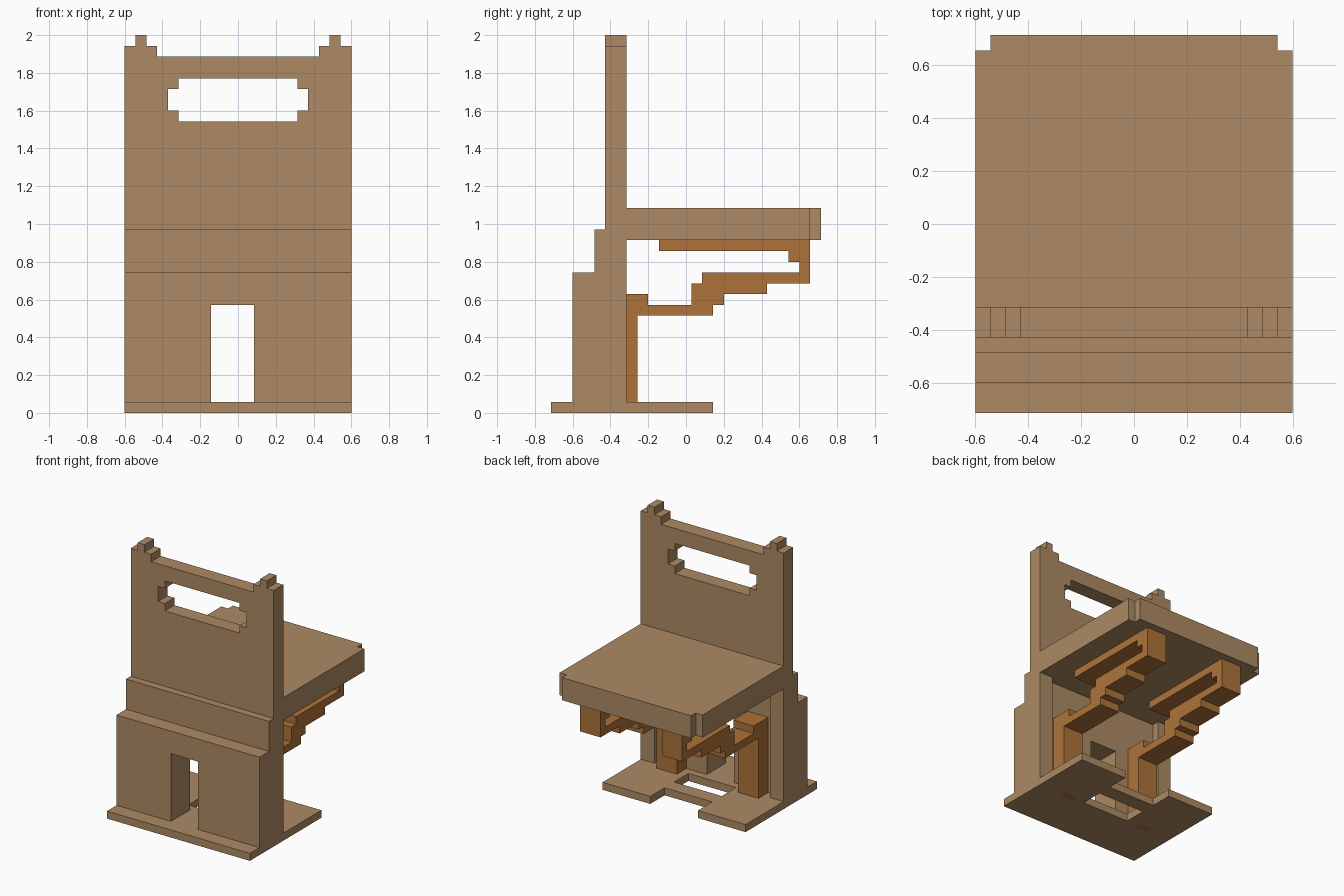
import bpy, bmesh
from mathutils import Vector

if "Cube" in bpy.data.objects:
    bpy.data.objects.remove(bpy.data.objects["Cube"])

U = 2 / 35  # one grid step of the blocky model


def material(name, rgb):
    m = bpy.data.materials.new(name)
    m.diffuse_color = (*rgb, 1)
    m.use_nodes = True
    m.node_tree.nodes["Principled BSDF"].inputs["Base Color"].default_value = m.diffuse_color
    return m


WOOD = material("tan wood", (0.418, 0.254, 0.127))
ORANGE = material("orange wood", (0.418, 0.171, 0.042))


def rect(a0, b0, a1, b1):
    return [(a0, b0), (a1, b0), (a1, b1), (a0, b1)]


def slab(name, axis, loops, lo, hi, mat):
    """Extrude an outline (plus hole loops) from lo to hi along an axis, in grid steps."""
    place = {'x': lambda a, b, t: (t, a, b),
             'y': lambda a, b, t: (a, t, b),
             'z': lambda a, b, t: (a, b, t)}[axis]
    bm = bmesh.new()
    edges = []
    for loop in loops:
        vs = [bm.verts.new(Vector(place(a, b, lo)) * U) for a, b in loop]
        edges += [bm.edges.new((vs[i - 1], vs[i])) for i in range(len(vs))]
    bmesh.ops.triangle_fill(bm, edges=edges, use_beauty=True)
    res = bmesh.ops.extrude_face_region(bm, geom=bm.faces[:])
    moved = [g for g in res["geom"] if isinstance(g, bmesh.types.BMVert)]
    bmesh.ops.translate(bm, verts=moved, vec=Vector(place(0, 0, hi - lo)) * U)
    bmesh.ops.recalc_face_normals(bm, faces=bm.faces[:])
    me = bpy.data.meshes.new(name)
    bm.to_mesh(me)
    bm.free()
    me.materials.append(mat)
    ob = bpy.data.objects.new(name, me)
    bpy.context.collection.objects.link(ob)
    return ob


# Base plate: notched rear edge, slot and two peg holes
slab("base_plate", 'z', [
    [(-10.5, -12.5), (10.5, -12.5), (10.5, 2.5), (3.5, 2.5),
     (3.5, -0.5), (-3.5, -0.5), (-3.5, 2.5), (-10.5, 2.5)],
    rect(-3.5, -5.5, 3.5, -2.5),
    rect(5, -6, 7, -5), rect(-7, -6, -5, -5)], 0, 1, WOOD)

# Lower wall with off-centre doorway
slab("lower_wall", 'y', [
    [(-10.5, 1), (-2.5, 1), (-2.5, 10), (1.5, 10), (1.5, 1),
     (10.5, 1), (10.5, 13), (-10.5, 13)]], -10.5, -6.5, WOOD)

# Middle step of the wall
slab("middle_wall", 'x', [
    [(-8.5, 13), (-6.5, 13), (-6.5, 16), (-7.5, 16), (-7.5, 17), (-8.5, 17)]],
    -10.5, 10.5, WOOD)

# Backrest with stepped corner knobs and a hand hole
half = [(10.5, 16), (10.5, 34), (9.5, 34), (9.5, 35), (8.5, 35),
        (8.5, 34), (7.5, 34), (7.5, 33)]
hole = [(5.5, 27), (5.5, 28), (6.5, 28), (6.5, 30), (5.5, 30), (5.5, 31)]


def mirrored(pts):
    return pts + [(-a, b) for a, b in reversed(pts)]


slab("backrest", 'y', [mirrored(half), mirrored(hole)], -7.5, -5.5, WOOD)

# Seat with nicked outer corners
slab("seat", 'z', [mirrored([(10.5, -5.5), (10.5, 11.5), (9.5, 11.5), (9.5, 12.5)])],
     16, 19, WOOD)

# Bracket side profile (y, z): leg, stepped arm, end block, top rail
bracket = [(-6.5, 1), (-4.5, 1), (-4.5, 9), (2.5, 9), (2.5, 10), (3.5, 10),
           (3.5, 11), (7.5, 11), (7.5, 12), (11.5, 12), (11.5, 16), (-2.5, 16),
           (-2.5, 15), (9.5, 15), (9.5, 14), (10.5, 14), (10.5, 13), (1.5, 13),
           (1.5, 12), (0.5, 12), (0.5, 10), (-3.5, 10), (-3.5, 11), (-6.5, 11)]

for side, s in (("right", 1), ("left", -1)):
    # Edge pillars, brackets under the seat, and pegs through the base
    x0, x1 = sorted((8.5 * s, 10.5 * s))
    slab(side + "_pillar", 'z', [rect(x0, -6.5, x1, -5.5)], 1, 16, WOOD)
    slab(side + "_bracket", 'x', [bracket], 6 * s - 1.5, 6 * s + 1.5, ORANGE)
    slab(side + "_peg", 'z', [rect(6 * s - 1, -6, 6 * s + 1, -5)], 0, 1, ORANGE)
